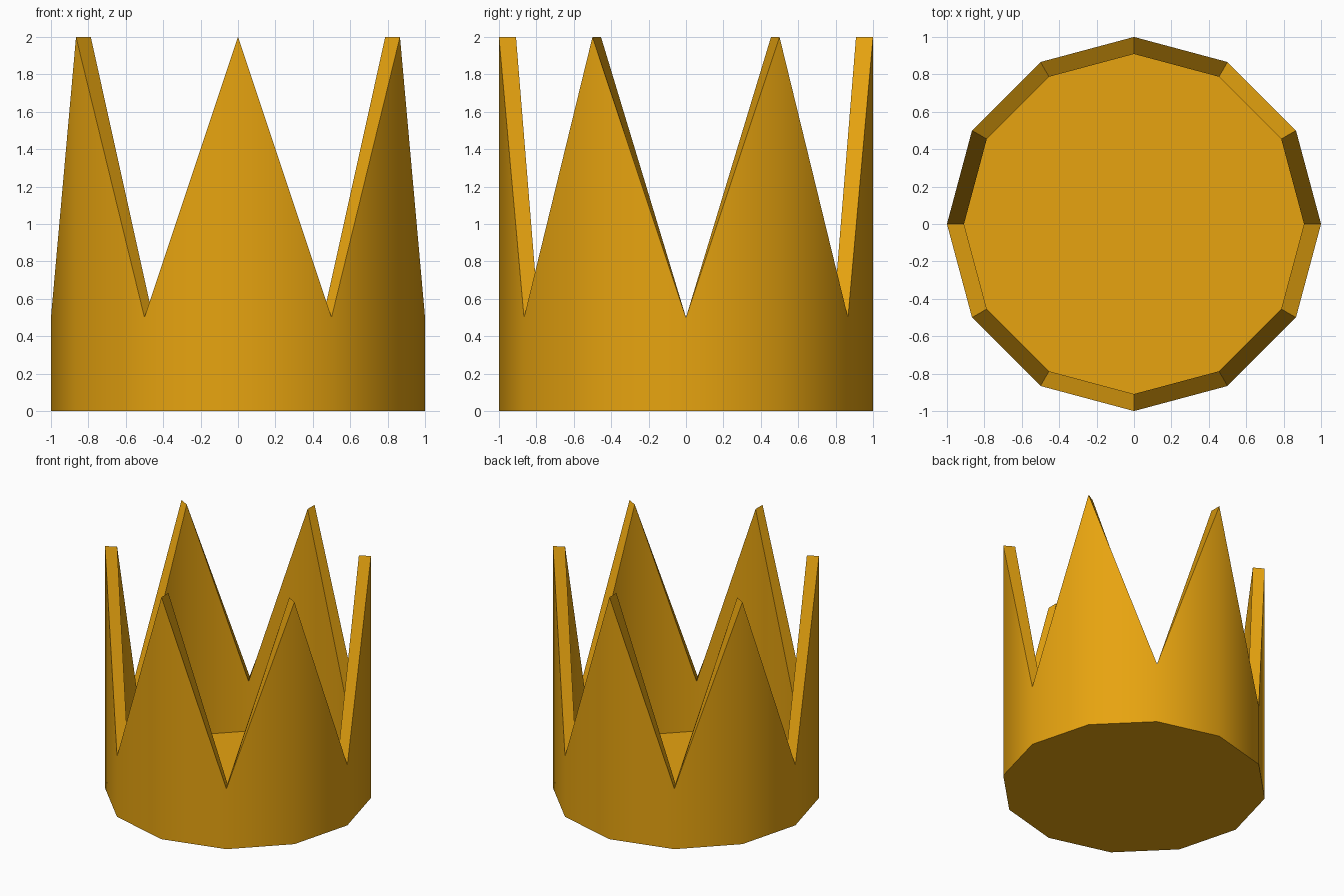
import bpy, bmesh
from math import cos, sin, radians

if "Cube" in bpy.data.objects:
    bpy.data.objects.remove(bpy.data.objects["Cube"])

SIDES = 12
OUTER, INNER = 1.0, 0.909
FLOOR, VALLEY, PEAK = 0.09, 0.5, 2.0

bm = bmesh.new()


def ring(radius, height):
    """Ring of corners; height is a function of the corner index."""
    return [bm.verts.new((radius * cos(radians(30 * i)),
                          radius * sin(radians(30 * i)), height(i)))
            for i in range(SIDES)]


def bridge(a, b):
    for i in range(SIDES):
        j = (i + 1) % SIDES
        bm.faces.new((a[i], a[j], b[j], b[i]))


def zigzag(i):
    return PEAK if i % 2 else VALLEY


# Outer wall, pointed rim, inner wall
base = ring(OUTER, lambda i: 0)
outer_rim = ring(OUTER, zigzag)
inner_rim = ring(INNER, zigzag)
inner_floor = ring(INNER, lambda i: FLOOR)
bridge(base, outer_rim)
bridge(outer_rim, inner_rim)
bridge(inner_rim, inner_floor)

# Underside and raised floor
bm.faces.new(base[::-1])
bm.faces.new(inner_floor)
bmesh.ops.recalc_face_normals(bm, faces=bm.faces[:])

mesh = bpy.data.meshes.new("crown")
bm.to_mesh(mesh)
bm.free()
crown = bpy.data.objects.new("crown", mesh)
bpy.context.collection.objects.link(crown)

# Gold colour
gold = bpy.data.materials.new("gold")
gold.diffuse_color = (0.8, 0.37, 0.005, 1)
gold.use_nodes = True
gold.node_tree.nodes["Principled BSDF"].inputs["Base Color"].default_value = gold.diffuse_color
mesh.materials.append(gold)

# Soft shading round the walls, crisp rim and floor edges
bpy.context.view_layer.objects.active = crown
crown.select_set(True)
bpy.ops.object.shade_smooth_by_angle(angle=radians(40))
